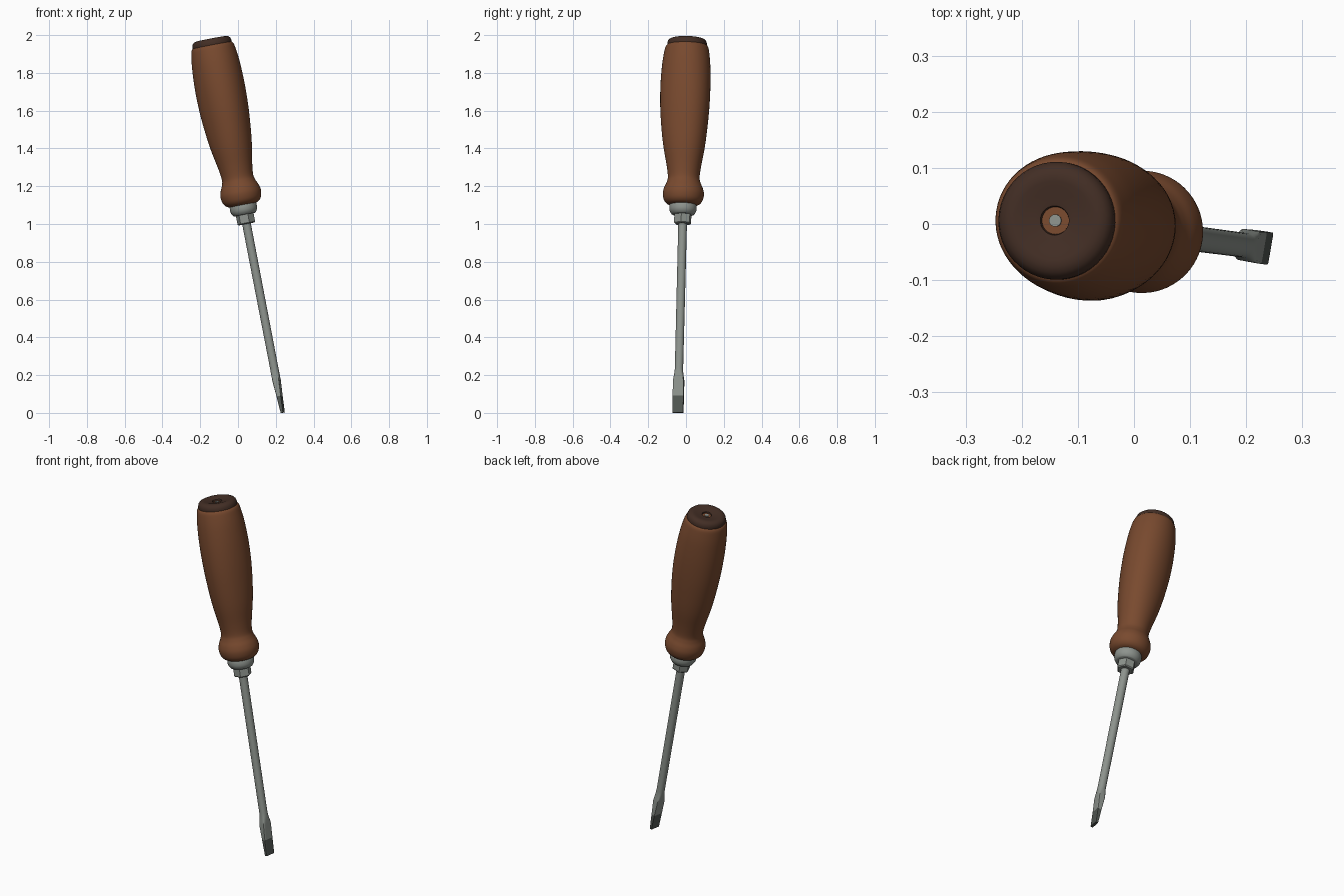
import bpy, bmesh, math
from mathutils import Matrix, Vector

if "Cube" in bpy.data.objects:
    bpy.data.objects.remove(bpy.data.objects["Cube"])

# Tilted frame: local z runs from blade tip to cap, local y is the blade width
axis = Vector((-0.192, 0.025, 1)).normalized()
wide = Vector((0.17, 0.985, 0))
wide = (wide - axis * wide.dot(axis)).normalized()
thick = wide.cross(axis)
FRAME = Matrix((thick, wide, axis)).transposed().to_4x4()
FRAME.translation = Vector((0.237, -0.043, 0.001))


def material(name, rgb):
    m = bpy.data.materials.new(name)
    m.diffuse_color = (*rgb, 1)
    m.use_nodes = True
    m.node_tree.nodes["Principled BSDF"].inputs["Base Color"].default_value = m.diffuse_color
    return m


WOOD = material("brown wood", (0.19, 0.068, 0.028))
DARK = material("dark brown", (0.055, 0.027, 0.018))
STEEL = material("grey steel", (0.27, 0.295, 0.27))
TIP = material("dark steel", (0.085, 0.097, 0.088))


def loft(name, rings, mats, angle=35):
    """Skin a list of equal-length rings of local points, capping both ends."""
    bm = bmesh.new()
    loops = [[bm.verts.new(p) for p in r] for r in rings]
    n = len(loops[0])
    for a, b in zip(loops, loops[1:]):
        for i in range(n):
            j = (i + 1) % n
            bm.faces.new((a[i], a[j], b[j], b[i]))
    bm.faces.new(loops[0][::-1])
    bm.faces.new(loops[-1])
    bmesh.ops.recalc_face_normals(bm, faces=bm.faces)
    me = bpy.data.meshes.new(name)
    bm.to_mesh(me)
    bm.free()
    for m in mats:
        me.materials.append(m)
    ob = bpy.data.objects.new(name, me)
    bpy.context.collection.objects.link(ob)
    ob.matrix_world = FRAME
    if angle:
        bpy.ops.object.select_all(action='DESELECT')
        ob.select_set(True)
        bpy.context.view_layer.objects.active = ob
        bpy.ops.object.shade_smooth_by_angle(angle=math.radians(angle))
    return ob


def lathe(name, profile, mat, n=48, lobe=lambda s: 0, angle=35):
    """Rings from (height, radius) pairs, optionally with three soft lobes."""
    rings = []
    for s, r in profile:
        ring = []
        for i in range(n):
            t = math.tau * i / n
            q = r * (1 + lobe(s) * math.cos(3 * (t - math.radians(170))))
            ring.append((q * math.cos(t), q * math.sin(t), s))
        rings.append(ring)
    return loft(name, rings, [mat], angle)


def smooth(points, steps=5):
    """Catmull-Rom curve through profile points."""
    p = [points[0]] + points + [points[-1]]
    out = []
    for a, b, c, d in zip(p, p[1:], p[2:], p[3:]):
        for k in range(steps):
            t = k / steps
            out.append(tuple(0.5 * (2 * y + (z - x) * t + (2 * x - 5 * y + 4 * z - w) * t * t
                             + (3 * y - x - 3 * z + w) * t ** 3) for x, y, z, w in zip(a, b, c, d)))
    return out + [points[-1]]


# Wooden handle with bead, slightly three-sided in the grip
grip = [(1.118, 0.066), (1.128, 0.088), (1.148, 0.103), (1.18, 0.109), (1.21, 0.103),
        (1.24, 0.09), (1.27, 0.084), (1.33, 0.091), (1.43, 0.109), (1.53, 0.121),
        (1.65, 0.130), (1.77, 0.132), (1.88, 0.127), (1.95, 0.118), (1.975, 0.111), (1.984, 0.10)]
lathe("handle", smooth(grip), WOOD, 64,
      lambda s: 0.035 * max(0, math.sin(math.pi * min(1, max(0, (s - 1.25) / 0.74)))))

# End cap with a dished top and centre hole
lathe("end_cap", [(1.975, 0.10), (1.980, 0.105), (1.992, 0.105), (2.004, 0.101), (2.012, 0.093),
                  (2.016, 0.082), (2.016, 0.070), (2.012, 0.055), (2.010, 0.035), (2.008, 0.026),
                  (1.998, 0.024)], DARK)
lathe("cap_hole_floor", [(1.990, 0.0245), (2.000, 0.0245)], WOOD, 32)
lathe("shaft_end", [(1.990, 0.011), (2.004, 0.011)], STEEL, 24)

# Steel collar and hexagonal bolster
lathe("collar", [(1.068, 0.055), (1.071, 0.061), (1.085, 0.069), (1.095, 0.072), (1.118, 0.072),
                 (1.124, 0.069)], STEEL)
lathe("hex_bolster", [(1.018, 0.043), (1.023, 0.048), (1.075, 0.048)], STEEL, 6, angle=0)

# Round shaft flattening into the blade, with a darkened tip
def section(s, hx, hy, power, n=40):
    ring = []
    for i in range(n):
        t = math.tau * (i + 0.5) / n
        c, d = math.cos(t), math.sin(t)
        k = (abs(c) ** power + abs(d) ** power) ** (-1 / power)
        ring.append((hx * c * k, hy * d * k, s))
    return ring


blade = [(0, 0.007, 0.029, 30), (0.09, 0.0125, 0.029, 30), (0.175, 0.019, 0.028, 14),
         (0.195, 0.0205, 0.0255, 5), (0.22, 0.022, 0.0225, 2.4), (0.24, 0.022, 0.022, 2),
         (1.03, 0.023, 0.023, 2)]
shaft = loft("shaft_and_blade", [section(*b) for b in blade], [STEEL, TIP])
for f in shaft.data.polygons:
    f.material_index = 1 if f.center.z < 0.08 else 0
